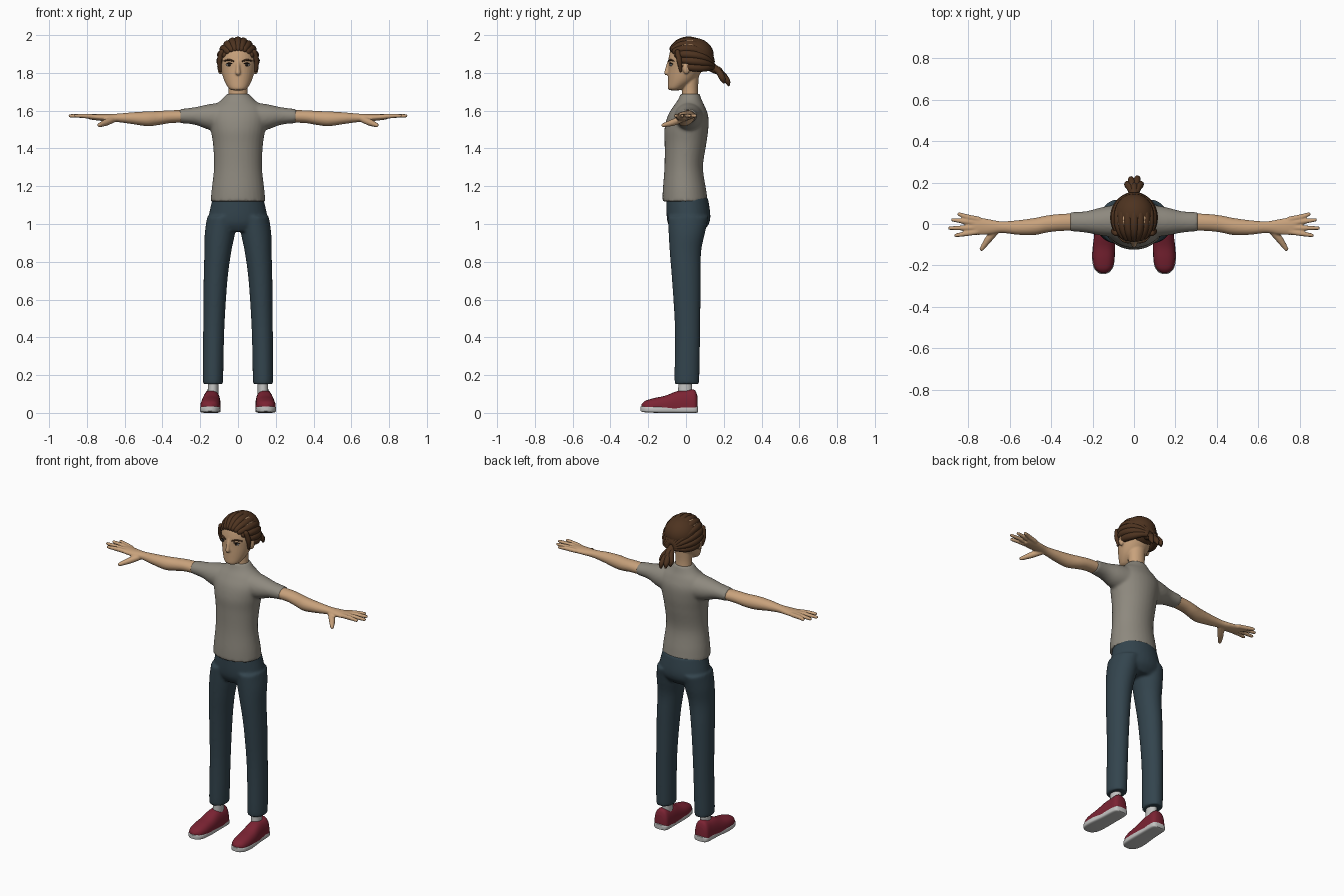
import bpy
import bmesh
from math import sin, cos, pi, radians
from mathutils import Vector, Matrix

default_cube = bpy.data.objects.get("Cube")
if default_cube:
    bpy.data.objects.remove(default_cube, do_unlink=True)


def material(name, r, g, b):
    mat = bpy.data.materials.new(name)
    mat.use_nodes = True
    mat.diffuse_color = (r, g, b, 1)
    shader = mat.node_tree.nodes["Principled BSDF"]
    shader.inputs["Base Color"].default_value = (r, g, b, 1)
    shader.inputs["Roughness"].default_value = 0.8
    return mat


SKIN = material("skin", 0.58, 0.36, 0.2)
SHIRT = material("grey shirt", 0.27, 0.25, 0.21)
DENIM = material("dark denim", 0.033, 0.058, 0.075)
RED = material("red canvas", 0.2, 0.017, 0.033)
WHITE = material("off white", 0.55, 0.55, 0.54)
HAIR = material("brown hair", 0.075, 0.033, 0.014)
DARK = material("dark eye", 0.015, 0.01, 0.008)


def spline(keys, steps):
    """Smooth Catmull-Rom interpolation through tuples of numbers."""
    result = []
    last = len(keys) - 1
    for i in range(last):
        a, b, c, d = keys[max(i - 1, 0)], keys[i], keys[i + 1], keys[min(i + 2, last)]
        for s in range(steps):
            t = s / steps
            result.append([q + t / 2 * (r - p + t * (2 * p - 5 * q + 4 * r - e
                           + t * (3 * (q - r) + e - p)))
                           for p, q, r, e in zip(a, b, c, d)])
    return result + [list(keys[-1])]


def skin_rings(bm, rings):
    """Bridge rings of points into a closed body."""
    loops = [[bm.verts.new(p) for p in ring] for ring in rings]
    count = len(loops[0])
    for low, high in zip(loops, loops[1:]):
        for i in range(count):
            j = (i + 1) % count
            bm.faces.new((low[i], low[j], high[j], high[i]))
    bm.faces.new(loops[0][::-1])
    bm.faces.new(loops[-1])


def loft(bm, axis, keys, side=1, power=1.0, count=32, steps=5):
    """Keys: position on the axis, two centres, two radii."""
    others = [k for k in range(3) if k != axis]
    rings = []
    for pos, c1, c2, r1, r2 in spline(keys, steps):
        ring = []
        for k in range(count):
            angle = 2 * pi * k / count
            u, v = cos(angle), sin(angle)
            p = Vector()
            p[axis] = pos
            p[others[0]] = c1 + r1 * abs(u) ** power * (1 if u > 0 else -1)
            p[others[1]] = c2 + r2 * abs(v) ** power * (1 if v > 0 else -1)
            p.x *= side
            ring.append(p)
        rings.append(ring)
    skin_rings(bm, rings)


def tube(bm, keys, side=1, count=12, steps=5):
    """Round-ended strand. Keys: x, y, z, radius."""
    path = spline(keys, steps)
    pts = [Vector((p[0] * side, p[1], p[2])) for p in path]
    radii = [max(p[3], 0.001) for p in path]
    start, end = (pts[0] - pts[1]).normalized(), (pts[-1] - pts[-2]).normalized()
    dome = [(sin(a), cos(a)) for a in (radians(d) for d in (30, 60, 85))]
    first, final = pts[0], pts[-1]
    r0, r1 = radii[0], radii[-1]
    pts = [first + start * r0 * s for s, c in dome[::-1]] + pts + [final + end * r1 * s for s, c in dome]
    radii = [r0 * c for s, c in dome[::-1]] + radii + [r1 * c for s, c in dome]
    normal = start.orthogonal()
    rings = []
    for i, p in enumerate(pts):
        tangent = (pts[min(i + 1, len(pts) - 1)] - pts[max(i - 1, 0)]).normalized()
        normal = (normal - tangent * normal.dot(tangent)).normalized()
        cross = tangent.cross(normal)
        rings.append([p + radii[i] * (normal * cos(2 * pi * k / count) + cross * sin(2 * pi * k / count))
                      for k in range(count)])
    skin_rings(bm, rings)


def ball(bm, centre, radii):
    matrix = Matrix.Translation(centre) @ Matrix.Diagonal((*radii, 1))
    bmesh.ops.create_uvsphere(bm, u_segments=24, v_segments=16, radius=1, matrix=matrix)


def finish(bm, name, mat, voxel=0, smoothing=3):
    """Turn the shapes into one object; a voxel size fuses them."""
    bmesh.ops.recalc_face_normals(bm, faces=bm.faces)
    mesh = bpy.data.meshes.new(name)
    bm.to_mesh(mesh)
    bm.free()
    mesh.materials.append(mat)
    obj = bpy.data.objects.new(name, mesh)
    bpy.context.collection.objects.link(obj)
    bpy.ops.object.select_all(action='DESELECT')
    obj.select_set(True)
    bpy.context.view_layer.objects.active = obj
    bpy.ops.object.shade_smooth_by_angle(angle=radians(50))
    if voxel:
        fuse = obj.modifiers.new("fuse", 'REMESH')
        fuse.mode = 'VOXEL'
        fuse.voxel_size = voxel
        fuse.use_smooth_shade = True
        relax = obj.modifiers.new("relax", 'SMOOTH')
        relax.factor = 0.5
        relax.iterations = smoothing


# Shirt: body and both sleeves
bm = bmesh.new()
loft(bm, 2, [(1.12, 0, -.005, .145, .12), (1.18, 0, -.008, .14, .115), (1.3, 0, -.012, .127, .102),
             (1.42, 0, -.003, .132, .11), (1.5, 0, .002, .145, .116), (1.57, 0, .01, .155, .108),
             (1.62, 0, .016, .135, .085), (1.655, 0, .02, .09, .064), (1.69, 0, .022, .058, .05)])
for side in (1, -1):
    loft(bm, 0, [(.08, .015, 1.565, .08, .08), (.16, .012, 1.567, .068, .066),
                 (.23, .01, 1.572, .052, .046), (.31, .011, 1.571, .046, .037)], side)
finish(bm, "shirt", SHIRT, 0.008, 6)

# Trousers: hips and both legs
bm = bmesh.new()
loft(bm, 2, [(1.14, 0, .006, .134, .11), (1.05, 0, .013, .154, .116),
             (1.0, 0, .013, .16, .108), (.96, 0, .008, .13, .08)])
for side in (1, -1):
    loft(bm, 2, [(1.04, .085, .012, .078, .108), (.95, .096, .004, .08, .096),
                 (.85, .107, -.003, .071, .083), (.7, .119, .002, .063, .076),
                 (.45, .128, .008, .056, .067), (.2, .132, .005, .054, .066),
                 (.152, .132, .005, .052, .064)], side)
finish(bm, "trousers", DENIM, 0.008, 5)

for side, label in ((1, "left"), (-1, "right")):
    # Arm with open hand
    bm = bmesh.new()
    loft(bm, 0, [(.28, .01, 1.57, .042, .033), (.36, .007, 1.568, .041, .034), (.42, 0, 1.561, .041, .037),
                 (.48, -.012, 1.557, .041, .039), (.56, -.017, 1.56, .035, .031),
                 (.64, -.015, 1.562, .028, .022), (.7, -.014, 1.563, .037, .019),
                 (.76, -.01, 1.566, .043, .016), (.79, -.009, 1.567, .036, .012)], side)
    for base, tip_x, tip_y in ((.023, .845, .048), (.003, .875, .02), (-.018, .89, -.02), (-.038, .86, -.055)):
        tube(bm, [(.75, base, 1.567, .013), (.81, (base + tip_y) / 2, 1.572, .0125),
                  (tip_x, tip_y, 1.573, .009)], side)
    tube(bm, [(.66, -.025, 1.555, .018), (.7, -.07, 1.537, .018), (.735, -.12, 1.523, .011)], side)
    finish(bm, label + "_arm", SKIN, 0.005, 3)

    # Sock, shoe and sole
    bm = bmesh.new()
    loft(bm, 2, [(.07, .133, -.005, .028, .038), (.2, .131, -.003, .028, .036)], side)
    finish(bm, label + "_sock", WHITE)
    bm = bmesh.new()
    loft(bm, 1, [(.06, .14, .03, .03, .06), (.045, .14, .03, .045, .092), (0, .14, .03, .048, .091),
                 (-.05, .142, .03, .05, .084), (-.11, .145, .03, .053, .061), (-.17, .147, .03, .052, .048),
                 (-.215, .148, .03, .04, .034), (-.236, .148, .03, .014, .016)], side, 0.8)
    for v in bm.verts:
        v.co.z = max(v.co.z, 0.015)
    finish(bm, label + "_shoe", RED)
    bm = bmesh.new()
    loft(bm, 1, [(.064, .14, .018, .028, .015), (.045, .14, .018, .046, .018), (-.05, .142, .018, .05, .018),
                 (-.14, .147, .018, .055, .018), (-.2, .148, .019, .05, .017),
                 (-.23, .148, .02, .032, .015), (-.241, .148, .022, .012, .012)], side, 0.45)
    finish(bm, label + "_sole", WHITE)

# Head, neck, nose and ears
bm = bmesh.new()
loft(bm, 2, [(1.708, 0, -.06, .03, .028), (1.72, 0, -.052, .05, .044), (1.76, 0, -.024, .073, .072),
             (1.82, 0, -.002, .09, .092), (1.88, 0, .01, .098, .102), (1.94, 0, .018, .085, .092),
             (1.975, 0, .02, .05, .055)])
loft(bm, 2, [(1.65, 0, .022, .052, .046), (1.72, 0, .022, .05, .042), (1.82, 0, .022, .055, .05)])
tube(bm, [(0, -.09, 1.865, .007), (0, -.098, 1.83, .01), (0, -.103, 1.8, .013)])
for side in (1, -1):
    ball(bm, (side * .095, .002, 1.825), (.013, .02, .032))
finish(bm, "head", SKIN, 0.005, 3)

# Eyes and brows
for side, label in ((1, "left"), (-1, "right")):
    bm = bmesh.new()
    ball(bm, (side * .046, -.079, 1.842), (.017, .006, .007))
    finish(bm, label + "_eye", WHITE)
    bm = bmesh.new()
    ball(bm, (side * .046, -.082, 1.843), (.009, .006, .008))
    tube(bm, [(.029, -.087, 1.848, .002), (.046, -.083, 1.852, .003), (.064, -.07, 1.846, .002)], side)
    finish(bm, label + "_iris_and_lashes", DARK)
    bm = bmesh.new()
    tube(bm, [(.024, -.091, 1.862, .004), (.05, -.083, 1.869, .005), (.074, -.064, 1.862, .003)], side)
    finish(bm, label + "_brow", HAIR)

# Scalp under the swept-back locks
bm = bmesh.new()
ball(bm, (0, .04, 1.893), (.098, .107, .093))
finish(bm, "scalp", HAIR)

# Locks swept from the hairline to the back of the head
bm = bmesh.new()
for i in range(-6, 7):
    roll = radians(i * 18)
    begin = 32 + 42 * (i / 6) ** 2
    keys = []
    for s in range(7):
        sweep = radians(begin + (166 - begin) * s / 6)
        drop = 0.04 * (sweep / pi) ** 2
        thick = 0.015 + 0.007 * sin(pi * min(s / 6 + 0.15, 1))
        keys.append((.094 * sin(roll) * sin(sweep), .027 - .114 * cos(sweep),
                     1.873 + .107 * cos(roll) * sin(sweep) - drop, thick))
    tube(bm, keys, steps=4)
for side in (1, -1):
    tube(bm, [(.087, -.045, 1.91, .014), (.098, -.035, 1.86, .014), (.094, -.028, 1.81, .007)], side)
finish(bm, "hair_locks", HAIR)

# Ponytail of tapered locks with a wrapped root
bm = bmesh.new()
tube(bm, [(0, .12, 1.84, .026), (0, .16, 1.815, .022)])
for x, y, z in ((-.032, .2, 1.75), (.032, .2, 1.75), (-.014, .222, 1.742), (.016, .226, 1.736), (0, .198, 1.76)):
    tube(bm, [(x * .2, .14, 1.83, .012), (x * .6, .5 * y + .075, z + .055, .017),
              (x, y - .008, z + .022, .016), (x, y, z, .007)])
finish(bm, "ponytail", HAIR)
